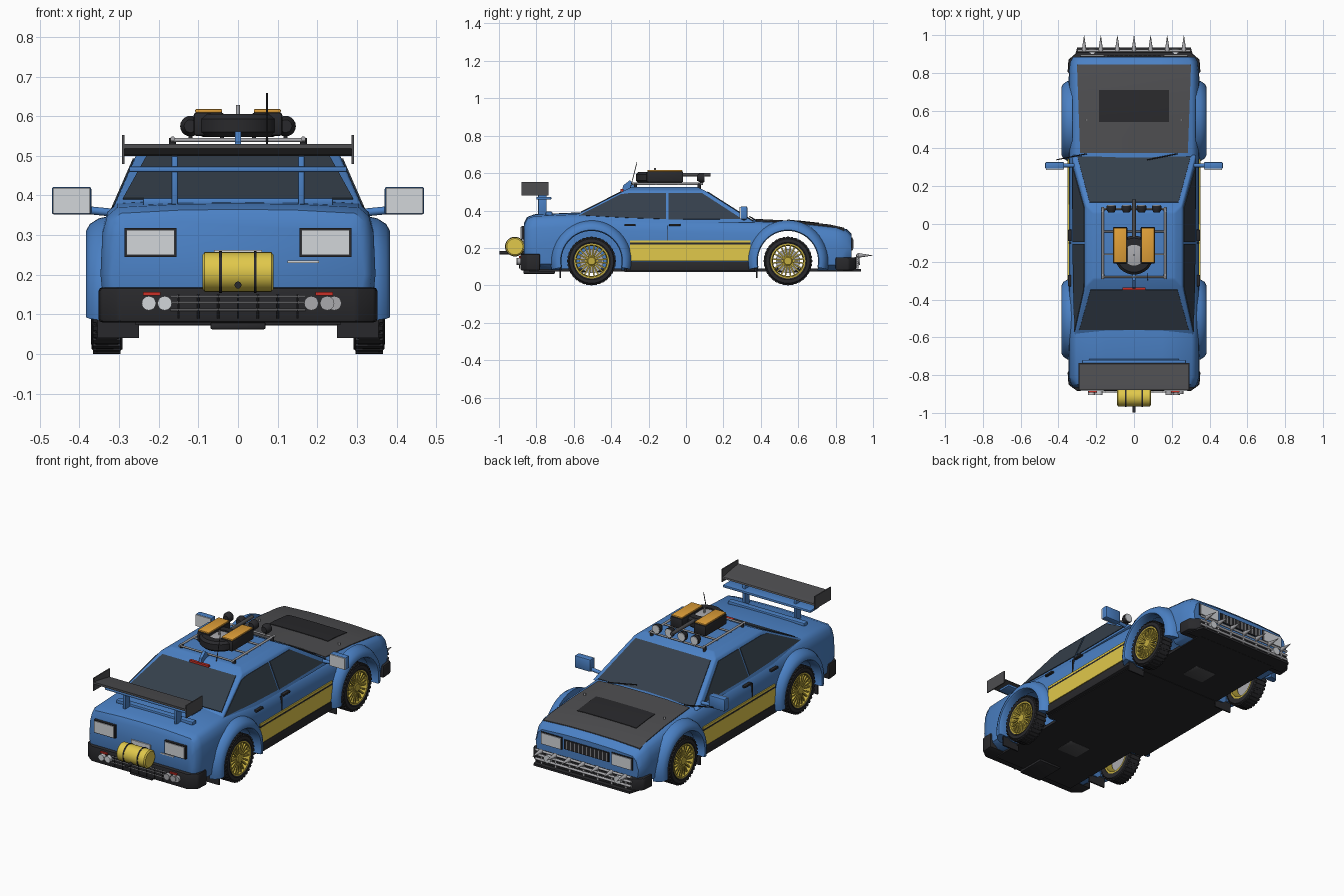
import bpy, bmesh, math
from mathutils import Vector as V

if "Cube" in bpy.data.objects:
    bpy.data.objects.remove(bpy.data.objects["Cube"])

def mat(name, *c):
    m = bpy.data.materials.new(name)
    m.diffuse_color = (*c, 1)
    m.use_nodes = True
    m.node_tree.nodes["Principled BSDF"].inputs["Base Color"].default_value = m.diffuse_color
    return m
BLUE = mat("blue_paint", .07, .22, .56)
YEL = mat("yellow_paint", .75, .58, .07)
GOLD = mat("gold_rim", .55, .42, .05)
BLACK = mat("black_plastic", .022, .022, .025)
CARBON = mat("dark_hood", .075, .075, .08)
GLASS = mat("tinted_glass", .035, .05, .07)
LENS = mat("pale_lens", .65, .67, .7)
CHROME = mat("steel", .4, .4, .42)
ORANGE = mat("orange_lid", .75, .35, .04)
RED = mat("red_lens", .6, .03, .02)

# ---- helpers: everything is a loft through rings of points ----
def loft(name, rings, m, loop=False, bevel=0, seg=2, angle=35):
    n, k = len(rings[0]), len(rings)
    me = bpy.data.meshes.new(name)
    f = [(i * n + j, i * n + (j + 1) % n, (i + 1) % k * n + (j + 1) % n, (i + 1) % k * n + j)
         for i in range(k if loop else k - 1) for j in range(n)]
    if not loop:
        f += [tuple(range(n)), tuple(range((k - 1) * n, k * n))]
    me.from_pydata([tuple(p) for r in rings for p in r], [], f)
    bm = bmesh.new()
    bm.from_mesh(me)
    bmesh.ops.recalc_face_normals(bm, faces=bm.faces)
    if bevel:
        es = [e for e in bm.edges if e.calc_face_angle(0) > .3]
        bmesh.ops.bevel(bm, geom=es, offset=bevel, segments=seg, affect='EDGES', profile=.5)
    bm.to_mesh(me)
    bm.free()
    me.polygons.foreach_set("use_smooth", [True] * len(me.polygons))
    me.set_sharp_from_angle(angle=math.radians(angle))
    me.materials.append(m)
    o = bpy.data.objects.new(name, me)
    bpy.context.collection.objects.link(o)
    return o

def panel(name, pts, off, m, **k):
    return loft(name, [[V(p) for p in pts], [V(p) + V(off) for p in pts]], m, **k)

def box(name, x0, x1, y0, y1, z0, z1, m, **k):
    return panel(name, [(x0, y0, z0), (x1, y0, z0), (x1, y1, z0), (x0, y1, z0)], (0, 0, z1 - z0), m, **k)

def turned(name, p, d, prof, m, n=24, **k):
    """Revolve (radius, distance) pairs about direction d from p."""
    q = V(d).to_track_quat('Z', 'Y')
    return loft(name, [[V(p) + q @ V((r * math.cos(6.28319 * i / n), r * math.sin(6.28319 * i / n), h))
                        for i in range(n)] for r, h in prof], m, **k)

def tube(name, p, q, r, m, r2=None, n=12):
    d = V(q) - V(p)
    return turned(name, p, d, [(r, 0), (r if r2 is None else r2, d.length)], m, n)

# ---- main body, lofted along y: y, width scale, bottom z, top z ----
ST = [(-.865, .92, .13, .325), (-.85, .97, .1, .355), (-.81, 1, .085, .37), (-.57, 1, .08, .38),
      (-.3, 1, .08, .36), (.36, 1, .08, .342), (.6, 1, .08, .33), (.8, .995, .08, .308),
      (.86, .97, .09, .29), (.885, .93, .11, .265)]
def section(y, w, zb, zt):
    half = [(.3, zb), (.338, zb + .03), (.347, .2), (.342, zt - .065), (.33, zt - .022), (.305, zt), (.15, zt + .008)]
    return ([V((x * w, y, z)) for x, z in half] + [V((0, y, zt + .01))] +
            [V((-x * w, y, z)) for x, z in half[::-1]])
body = loft("body_shell", [section(*s) for s in ST], BLUE, angle=40)

# ---- wheel openings: front runs right through, rear are pockets ----
FY, RY, WZ, WR = .545, -.505, .13, .13
for y, x0, x1 in ((FY, -.5, .5), (RY, .2, .5), (RY, -.5, -.2)):
    c = tube("arch_cutter", (x0, y, WZ), (x1, y, WZ), .165, BLACK, n=48)
    c.hide_render = True
    mod = body.modifiers.new("arch", 'BOOLEAN')
    mod.object, mod.operation, mod.solver = c, 'DIFFERENCE', 'EXACT'
    bpy.context.view_layer.objects.active = body
    bpy.ops.object.modifier_apply(modifier=mod.name)
    bpy.data.objects.remove(c)
body.data.set_sharp_from_angle(angle=math.radians(40))

# ---- cabin and glass ----
def ring(x, y0, y1, z):
    return [(x, y0, z), (x, y1, z), (-x, y1, z), (-x, y0, z)]
loft("cabin", [ring(.33, -.668, .37, .335), ring(.255, -.33, .1, .507), ring(.215, -.29, .06, .526)],
     BLUE, bevel=.007)
def slope(yb, yt, t0, t1, x0, x1):
    P = lambda x, t: (x, yb + (yt - yb) * t, .335 + .172 * t)
    return [P(-x0, t0), P(x0, t0), P(x1, t1), P(-x1, t1)]
panel("windshield", slope(.37, .1, .05, .95, .3, .235), (0, .002, .004), GLASS)
panel("rear_window", slope(-.668, -.33, .32, .95, .29, .23), (0, -.002, .004), GLASS)
SIDE = {"rear_side_window": [(-.57, .374), (-.35, .486), (-.3, .493), (-.106, .493), (-.106, .354), (-.3, .36)],
        "front_side_window": [(-.094, .493), (.085, .493), (.3, .354), (-.094, .352)]}
for s in (1, -1):
    for nm, poly in SIDE.items():
        panel(nm, [(s * (.33 - (z - .335) * .436), y, z) for y, z in poly], (s * .004, 0, .001), GLASS)

# ---- hood overlay with vent ----
def strip(name, y0, y1, hw0, hw1, up, m):
    rings = []
    for i in range(7):
        y, w = y0 + (y1 - y0) * i / 6, hw0 + (hw1 - hw0) * i / 6
        a, b = next((a, b) for a, b in zip(ST, ST[1:]) if a[0] <= y <= b[0])
        z = a[3] + (b[3] - a[3]) * (y - a[0]) / (b[0] - a[0]) + up
        e = .008 * min(1, (.305 - w) / .155 + .05)
        rings.append([(-w, y, z - .012 + e), (-w, y, z + e), (-.14, y, z + .009), (0, y, z + .01),
                      (.14, y, z + .009), (w, y, z + e), (w, y, z - .012 + e)])
    loft(name, rings, m)
strip("hood_panel", .375, .845, .285, .302, .004, CARBON)
strip("hood_vent", .54, .71, .185, .185, .007, BLACK)

# ---- bumpers, splitter, underbody ----
for nm, s, yi, ym, yo, z1 in (("rear_bumper", -1, .78, .85, .885, .168), ("front_bumper", 1, .8, .87, .91, .15)):
    panel(nm, [(x, s * y, .08) for x, y in ((-.352, yi), (-.347, ym), (-.3, yo), (.3, yo), (.347, ym), (.352, yi))],
          (0, 0, z1 - .08), BLACK, bevel=.008)
panel("splitter", [(-.33, .84, .075), (.33, .84, .075), (.3, .935, .075), (-.3, .935, .075)], (0, 0, .012), BLACK)
box("floor_pan", -.26, .26, -.84, .86, .074, .09, BLACK)
box("centre_floor", -.33, .33, -.33, .38, .072, .09, BLACK)
box("exhaust_tray", -.07, .07, -.87, -.7, .062, .08, BLACK, bevel=.005)
for y in (FY, RY):
    tube("axle", (-.3, y, WZ), (.3, y, WZ), .016, BLACK)
    box("axle_housing", -.07, .07, y - .06, y + .06, .07, .16, CARBON, bevel=.01)

# ---- wheels and flared arches ----
def wheel(s, y):
    c, d = V((s * .292, y, WZ)), (s, 0, 0)
    turned("tyre", c, d, [(.092, 0), (.118, 0), (.127, .012), (.128, .065), (.118, .077), (.1, .079), (.091, .074)],
           BLACK, 40, loop=True)
    turned("rim_barrel", c, d, [(.093, .002), (.093, .078), (.085, .078), (.08, .055), (.08, .002)], GOLD, 40, loop=True)
    turned("brake_disc", c, d, [(.065, .03), (.065, .042)], CHROME, 28)
    turned("hub", c, d, [(.03, .04), (.03, .066), (.02, .074), (.012, .074)], GOLD, 20)
    for i in range(20):
        a = 6.28319 * (i // 2) / 10
        r, t = V((0, math.cos(a), math.sin(a))), V((0, -math.sin(a), math.cos(a)))
        k = 1 if i % 2 else -1
        p, q, X = c + r * .02 + t * k * .003, c + r * .085 + t * k * .012, V(d)
        panel("spoke", [p + X * .058 - t * .004, p + X * .058 + t * .004, q + X * .06 + t * .004, q + X * .06 - t * .004],
              X * .012, GOLD)
    for i in range(36):
        a = 6.28319 * i / 36
        r, t = V((0, math.cos(a), math.sin(a))), V((0, -math.sin(a), math.cos(a)))
        b = c + r * .122
        panel("tread_block", [b + t * .007, b - t * .007, b - t * .006 + r * .008, b + t * .006 + r * .008],
              V(d) * .07, BLACK).location.x = s * .004
for s in (1, -1):
    for y in (FY, RY):
        wheel(s, y)
        prof = [(.218, .325), (.212, .352), (.198, .374), (.18, .384), (.166, .384), (.161, .376), (.161, .325)]
        loft("arch_flare", [[(s * x, y + r * math.cos(a), WZ + r * math.sin(a)) for r, x in prof]
                            for a in (math.radians(-12 + 204 * i / 32) for i in range(33))], BLUE)
        box("mud_flap", *sorted((s * .25, s * .355)), y - .172, y - .164, .04, .115, BLACK)

    # ---- side details ----
    X = lambda a, b: sorted((s * a, s * b))
    box("yellow_door_panel", *X(.33, .351), -.3, .345, .13, .218, YEL)
    box("dark_pinstripe", *X(.33, .3505), -.3, .345, .218, .228, BLACK)
    box("yellow_pinstripe", *X(.33, .351), -.3, .345, .228, .24, YEL)
    box("side_sill", *X(.3, .352), -.32, .37, .076, .128, BLACK, bevel=.006)
    for y in (-.3, -.06):
        box("door_handle", *X(.33, .35), y - .03, y + .03, .316, .328, BLACK, bevel=.003)
    box("door_seam", *X(.32, .3475), -.102, -.098, .24, .32, BLACK)
    tube("mirror_arm", (s * .3, .31, .355), (s * .4, .31, .365), .01, BLUE)
    box("mirror_housing", *X(.37, .47), .292, .328, .352, .422, BLUE, bevel=.006)
    box("mirror_glass", *X(.373, .467), .287, .294, .355, .419, LENS)
    # ---- lamps ----
    for nm, y, z0, z1, e in (("tail_lamp", -.862, .25, .313, -1), ("headlamp", .872, .19, .25, 1)):
        box(nm + "_frame", *X(.155, .287), y - .018, y + .018, z0 - .005, z1 + .005, BLACK)
        box(nm, *X(.16, .282), y - .018 + e * .004, y + .018 + e * .004, z0, z1, LENS)
    for x in (.185, .225):
        tube("exhaust_tip", (s * x, -.86, .128), (s * x, -.905, .128), .018, CHROME if s > 0 else LENS, n=20)
    box("red_reflector", *X(.195, .24), -.893, -.88, .147, .156, RED)
    # ---- spoiler supports ----
    box("wing_end_plate", *X(.287, .293), -.88, -.735, .48, .552, CARBON)
    box("wing_strut", *X(.152, .168), -.79, -.745, .37, .5, BLUE, bevel=.004)
tube("third_exhaust_tip", (.243, -.86, .128), (.243, -.9, .128), .018, CHROME, n=20)

# ---- rear wing ----
panel("rear_wing", [(-.288, y, z) for y, z in ((-.88, .53), (-.82, .522), (-.74, .507), (-.735, .5), (-.81, .502), (-.88, .518))],
      (.576, 0, 0), CARBON)
box("lower_wing", -.275, .275, -.8, -.72, .459, .473, BLUE, bevel=.004)
box("trunk_lip", -.24, .24, -.75, -.715, .372, .394, BLUE, bevel=.005)

# ---- rear barrel, tow bar, grille wires ----
turned("barrel", (-.09, -.915, .207), (1, 0, 0), [(.043, 0), (.05, .006), (.05, .174), (.043, .18)], YEL, 32)
for x in (-.048, .04):
    tube("barrel_strap", (x, -.915, .207), (x + .007, -.915, .207), .0525, BLACK, n=32)
tube("tow_bar", (0, -.86, .174), (0, -.998, .174), .009, BLACK)
box("rear_plate", -.06, .06, -.872, -.86, .2, .262, LENS)
box("trunk_trim", .125, .205, -.87, -.86, .23, .236, LENS)
for z in (.112, .13, .145):
    tube("rear_wire", (-.17, -.89, z), (.17, -.89, z), .003, CHROME, n=8)
for i in range(7):
    x = -.15 + .05 * i
    tube("rear_wire_post", (x, -.89, .09), (x, -.89, .15), .003, BLACK, n=8)

# ---- nose: grille, guard bars, spikes ----
box("grille", -.14, .14, .86, .892, .195, .248, BLACK)
for i in range(11):
    box("grille_bar", -.132 + .025 * i, -.126 + .025 * i, .89, .896, .198, .245, CHROME)
for z in (.11, .135, .16):
    tube("guard_bar", (-.3, .918, z), (.3, .918, z), .007, CHROME)
for i in range(7):
    x = -.264 + .088 * i
    tube("guard_post", (x, .916, .09), (x, .916, .165), .006, CHROME)
    tube("spike", (x, .918, .16), (x, .998, .16), .013, CHROME, r2=.0008)
for s in (1, -1):
    tube("fog_lamp", (s * .22, .9, .13), (s * .22, .93, .13), .022, LENS, n=20)
    tube("hood_pin", (s * .25, .55, .33), (s * .25, .55, .352), .006, CHROME)
    tube("wiper", (s * .24 - .01, .372, .35), (s * .24 - .17, .34, .367), .003, BLACK, n=6)

# ---- roof rack and cargo ----
for s in (1, -1):
    tube("rack_side_rail", (s * .165, -.29, .543), (s * .165, .09, .543), .006, CHROME)
    for y in (-.27, .07):
        tube("rack_foot", (s * .165, y, .5), (s * .165, y, .545), .009, BLACK)
    box("storage_can", *sorted((s * .035, s * .112)), -.21, -.015, .55, .61, BLACK, bevel=.008)
    box("storage_lid", *sorted((s * .04, s * .108)), -.205, -.02, .609, .618, ORANGE, bevel=.003)
    for x in (.04, .12):
        turned("roof_lamp", (s * x, .06, .575), (0, 1, 0), [(.016, 0), (.026, .018), (.026, .036)], BLACK, 20)
        tube("roof_lamp_lens", (s * x, .095, .575), (s * x, .1, .575), .023, LENS, n=20)
        tube("roof_lamp_stem", (s * x, .08, .54), (s * x, .08, .56), .005, BLACK)
for y in (-.28, -.16, -.04, .08):
    tube("rack_cross_bar", (-.17, y, .54), (.17, y, .54), .005, CHROME)
turned("spare_tyre", (0, -.165, .548), (0, 0, 1), [(.055, 0), (.09, 0), (.103, .012), (.103, .045), (.09, .057), (.055, .057)],
       BLACK, 36, loop=True)
turned("spare_rim", (0, -.165, .552), (0, 0, 1), [(.056, 0), (.056, .045), (.02, .05)], CHROME, 28)
tube("jack_tube", (0, -.1, .592), (0, .13, .592), .01, CARBON)
tube("rack_bolt", (0, -.165, .59), (0, -.165, .628), .005, CHROME)
tube("antenna", (.073, -.3, .51), (.073, -.262, .658), .0022, BLACK, n=6)
panel("roof_fin", [(-.008, -.345, .5), (-.008, -.335, .535), (-.008, -.3, .562), (-.008, -.26, .52)], (.016, 0, 0), BLUE)
box("high_brake_lamp", -.06, .06, -.35, -.335, .503, .514, RED)
